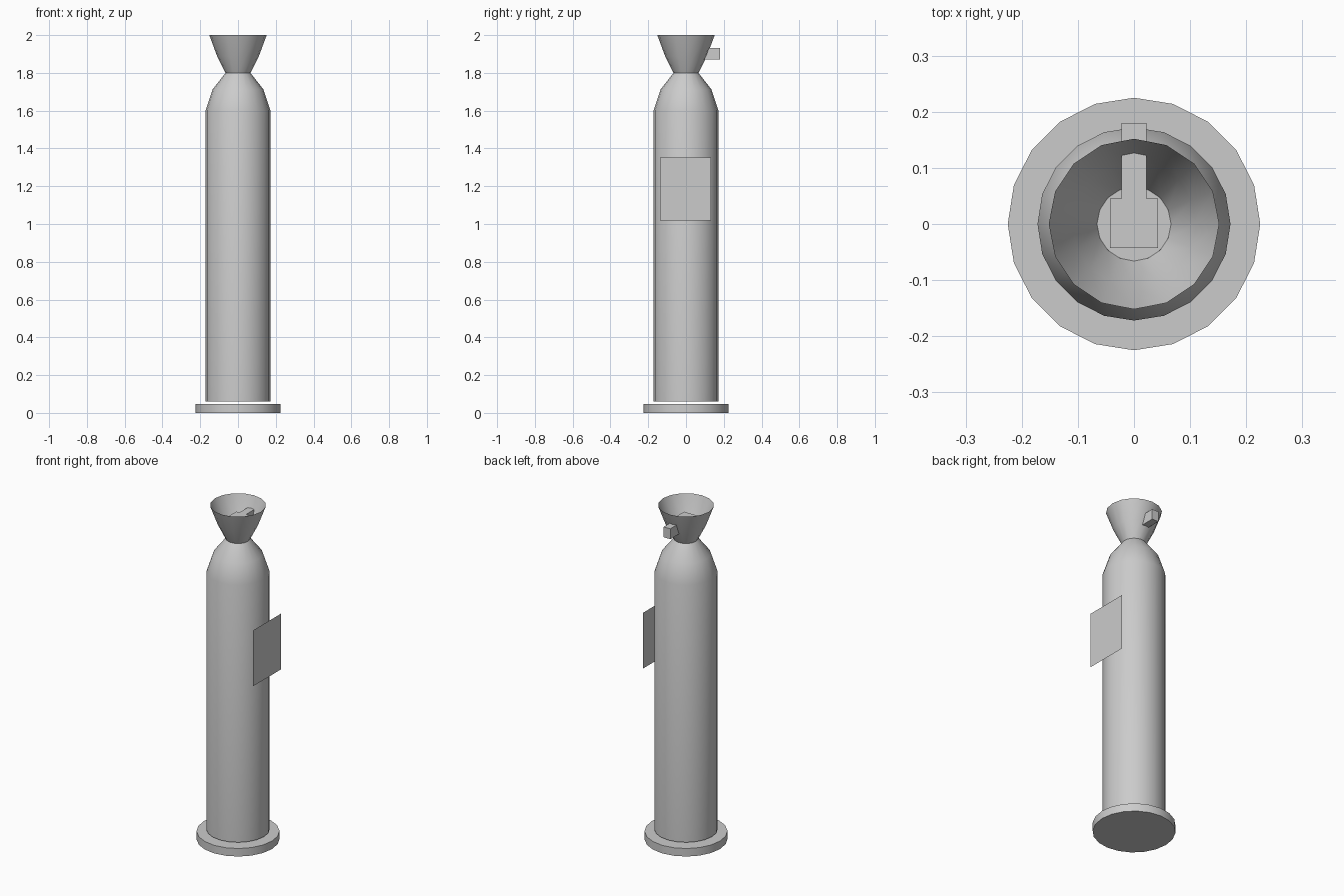
import bpy, bmesh
from math import cos, sin, pi, radians

if "Cube" in bpy.data.objects:
    bpy.data.objects.remove(bpy.data.objects["Cube"])


def make_object(name, bm, smooth=False):
    mesh = bpy.data.meshes.new(name)
    bm.to_mesh(mesh)
    bm.free()
    obj = bpy.data.objects.new(name, mesh)
    bpy.context.collection.objects.link(obj)
    if smooth:
        bpy.ops.object.select_all(action='DESELECT')
        obj.select_set(True)
        bpy.context.view_layer.objects.active = obj
        bpy.ops.object.shade_smooth_by_angle(angle=radians(30))
    return obj


def lathe(name, profile, sides, capped=True):
    """Revolve (radius, z) points, listed bottom to top, around z."""
    bm = bmesh.new()
    rings = [[bm.verts.new((r * cos(2 * pi * i / sides), r * sin(2 * pi * i / sides), z))
              for i in range(sides)] for r, z in profile]
    for low, high in zip(rings, rings[1:]):
        for i in range(sides):
            j = (i + 1) % sides
            bm.faces.new((low[i], low[j], high[j], high[i]))
    if capped:
        bm.faces.new(rings[0][::-1])
        bm.faces.new(rings[-1])
    return make_object(name, bm, smooth=True)


def extrude_outline(name, points, z0, z1):
    """Raise a flat (x, y) outline from z0 to z1."""
    bm = bmesh.new()
    face = bm.faces.new([bm.verts.new((x, y, z0)) for x, y in points])
    new = bmesh.ops.extrude_face_region(bm, geom=[face])['geom']
    bmesh.ops.translate(bm, vec=(0, 0, z1 - z0),
                        verts=[v for v in new if isinstance(v, bmesh.types.BMVert)])
    bmesh.ops.recalc_face_normals(bm, faces=bm.faces)
    return make_object(name, bm)


# Foot disc and the tall body with its tapering shoulder
lathe("base", [(0.225, 0), (0.225, 0.048)], 20)
lathe("body", [(0.172, 0.06), (0.172, 1.6), (0.135, 1.712), (0.066, 1.8)], 20)

# Open, thin-walled bowl
lathe("funnel", [(0.066, 1.8), (0.111, 1.89), (0.152, 2.0)], 16, capped=False)

# Spout block with a stem passing through the back of the bowl
half = [(0.043, -0.043), (0.043, 0.045), (0.022, 0.045), (0.022, 0.18)]
extrude_outline("spout", half + [(-x, y) for x, y in reversed(half)], 1.87, 1.932)

# Flat sign standing off the right side
bm = bmesh.new()
bm.faces.new([bm.verts.new((0.194, y, z)) for y, z in
              ((-0.137, 1.018), (0.132, 1.018), (0.132, 1.352), (-0.137, 1.352))])
make_object("side_panel", bm)
